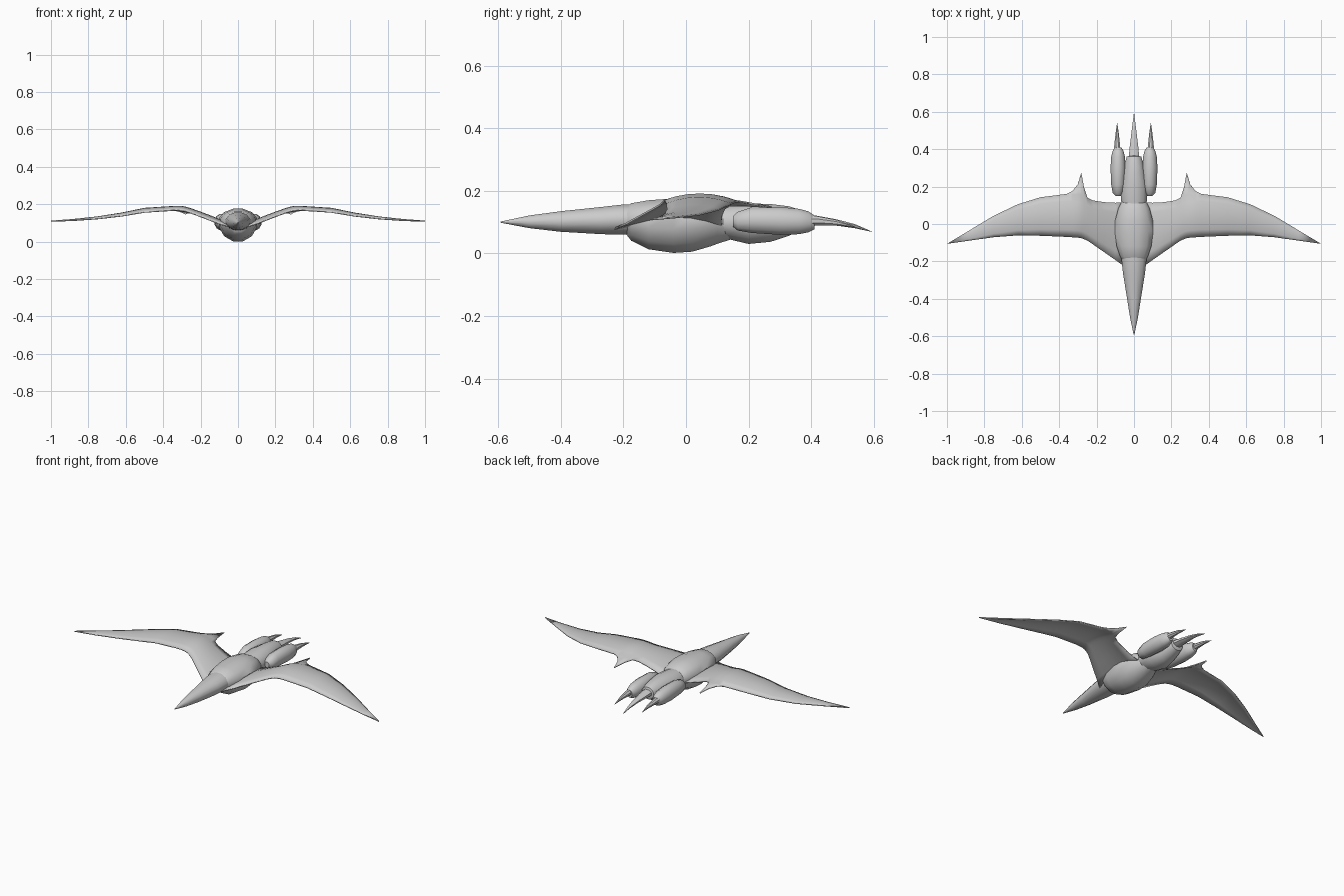
import bpy, bmesh, math

grey = bpy.data.materials.new("plain grey")
grey.diffuse_color = (0.6, 0.6, 0.6, 1)


def finish(name, bm, angle=40):
    bmesh.ops.remove_doubles(bm, verts=bm.verts, dist=0.0004)
    bmesh.ops.recalc_face_normals(bm, faces=bm.faces)
    me = bpy.data.meshes.new(name)
    bm.to_mesh(me)
    bm.free()
    me.materials.append(grey)
    ob = bpy.data.objects.new(name, me)
    bpy.context.collection.objects.link(ob)
    bpy.ops.object.select_all(action='DESELECT')
    ob.select_set(True)
    bpy.context.view_layer.objects.active = ob
    bpy.ops.object.shade_smooth_by_angle(angle=math.radians(angle))
    return ob


def loft(name, rings, x=0.0, sides=12, mid=0.5):
    """Rings along y: (y, half width, top z, bottom z); mid = height of widest point."""
    bm = bmesh.new()
    loops = []
    for y, w, zt, zb in rings:
        zm = zb + (zt - zb) * mid
        loop = []
        for i in range(sides):
            a = 2 * math.pi * (i + 0.5) / sides
            s = math.sin(a)
            z = zm + s * ((zt - zm) if s > 0 else (zm - zb))
            loop.append(bm.verts.new((x + w * math.cos(a), y, z)))
        loops.append(loop)
    for a, b in zip(loops, loops[1:]):
        for i in range(sides):
            j = (i + 1) % sides
            bm.faces.new((a[i], a[j], b[j], b[i]))
    bm.faces.new(loops[0])
    bm.faces.new(loops[-1])
    return finish(name, bm)


# Head and beak
loft("beak_head", [(-0.592, 0.002, 0.102, 0.098), (-0.5, 0.022, 0.122, 0.080),
                   (-0.4, 0.038, 0.136, 0.068), (-0.27, 0.060, 0.150, 0.060),
                   (-0.20, 0.068, 0.158, 0.058), (-0.16, 0.068, 0.158, 0.058)])

# Chest
loft("chest", [(-0.19, 0.066, 0.150, 0.058), (-0.175, 0.076, 0.162, 0.038),
               (-0.12, 0.096, 0.172, 0.010), (-0.04, 0.106, 0.178, -0.002),
               (0.02, 0.104, 0.178, 0.002), (0.08, 0.088, 0.170, 0.020),
               (0.10, 0.078, 0.160, 0.028), (0.15, 0.055, 0.130, 0.045)], mid=0.6)

# Hips
loft("hips", [(0.07, 0.062, 0.150, 0.060), (0.13, 0.072, 0.156, 0.045),
              (0.20, 0.076, 0.162, 0.028), (0.27, 0.062, 0.160, 0.035),
              (0.33, 0.050, 0.152, 0.055), (0.36, 0.040, 0.142, 0.070),
              (0.365, 0.020, 0.130, 0.085)])

# Tail spike
loft("tail_spike", [(0.34, 0.032, 0.134, 0.088), (0.41, 0.025, 0.123, 0.090),
                    (0.48, 0.016, 0.110, 0.088), (0.54, 0.008, 0.094, 0.080),
                    (0.592, 0.001, 0.071, 0.069)], sides=8)

# Legs and claws
for side, s in (("right", 1), ("left", -1)):
    loft(side + "_leg", [(0.15, 0.014, 0.120, 0.085), (0.165, 0.030, 0.134, 0.072),
                         (0.21, 0.038, 0.149, 0.064), (0.30, 0.042, 0.150, 0.058),
                         (0.36, 0.038, 0.144, 0.060), (0.39, 0.030, 0.136, 0.066),
                         (0.41, 0.018, 0.122, 0.076)], x=0.085 * s)
    loft(side + "_claw", [(0.38, 0.020, 0.122, 0.084), (0.42, 0.017, 0.120, 0.088),
                          (0.48, 0.010, 0.108, 0.088), (0.54, 0.001, 0.086, 0.084)],
         x=0.09 * s, sides=8)

# Wings: x, leading y, leading z, trailing y, trailing z, camber, elbow spike length
sections = [
    (0.04, -0.235, 0.076, 0.115, 0.085, 0.015, 0),
    (0.10, -0.192, 0.095, 0.113, 0.100, 0.020, 0),
    (0.16, -0.150, 0.118, 0.116, 0.122, 0.022, 0),
    (0.22, -0.108, 0.141, 0.125, 0.143, 0.022, 0),
    (0.25, -0.088, 0.152, 0.140, 0.153, 0.022, 0),
    (0.268, -0.080, 0.158, 0.150, 0.158, 0.022, 0.045),
    (0.282, -0.075, 0.162, 0.155, 0.162, 0.022, 0.118),
    (0.30, -0.072, 0.166, 0.158, 0.165, 0.022, 0.055),
    (0.33, -0.070, 0.168, 0.160, 0.167, 0.021, 0.015),
    (0.36, -0.068, 0.167, 0.160, 0.166, 0.020, 0),
    (0.50, -0.062, 0.157, 0.142, 0.158, 0.020, 0),
    (0.62, -0.060, 0.137, 0.105, 0.140, 0.014, 0),
    (0.75, -0.070, 0.122, 0.043, 0.124, 0.009, 0),
    (0.88, -0.088, 0.113, -0.035, 0.115, 0.004, 0),
    (1.00, -0.106, 0.109, -0.106, 0.109, 0, 0),
]
N = 6
bm = bmesh.new()
rows = []
for x, yl, zl, yt, zt, camber, spike in sections:
    row = []
    for k in range(N + 1):
        t = k / N
        z = zl + (zt - zl) * t + camber * 4 * t * (1 - t)
        row.append(bm.verts.new((x, yl + (yt - yl) * t, z)))
    row.append(bm.verts.new((x, yt + spike, zt - spike * 0.12)))
    rows.append(row)
for a, b in zip(rows, rows[1:]):
    for k in range(N + 1):
        bm.faces.new((a[k], b[k], b[k + 1], a[k + 1]))
wings = finish("wings", bm, 50)
mirror = wings.modifiers.new("mirror", 'MIRROR')
mirror.use_clip = False
mirror.use_mirror_merge = False
thick = wings.modifiers.new("thickness", 'SOLIDIFY')
thick.thickness = 0.006
thick.offset = 0
